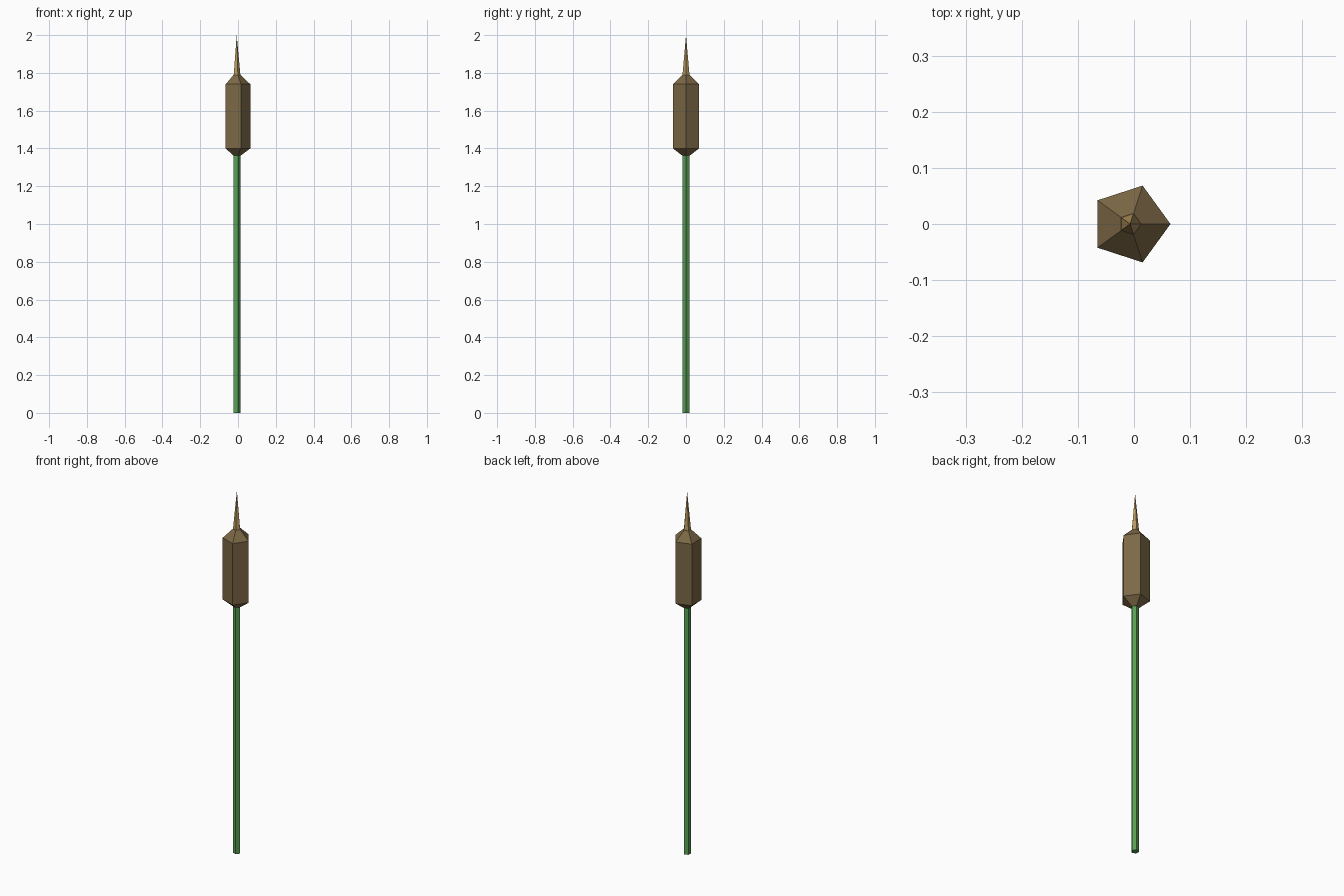
import bpy, bmesh, math

if "Cube" in bpy.data.objects:
    bpy.data.objects.remove(bpy.data.objects["Cube"])

SIDES = 5
CENTRE_X = -0.0069  # centres the pentagon's bounding box on x = 0


def material(name, rgb):
    m = bpy.data.materials.new(name)
    m.diffuse_color = (*rgb, 1.0)
    m.use_nodes = True
    m.node_tree.nodes["Principled BSDF"].inputs["Base Color"].default_value = m.diffuse_color
    return m


def lathe(name, profile, mat):
    """Five-sided solid from (radius, z) rings, bottom to top; radius 0 makes a point."""
    bm = bmesh.new()
    rings = []
    for r, z in profile:
        n = SIDES if r > 0 else 1
        rings.append([bm.verts.new((CENTRE_X + r * math.cos(math.tau * i / SIDES),
                                    r * math.sin(math.tau * i / SIDES), z))
                      for i in range(n)])
    for a, b in zip(rings, rings[1:]):
        for i in range(SIDES):
            j = (i + 1) % SIDES
            if len(b) == 1:
                bm.faces.new((a[i], a[j], b[0]))
            else:
                bm.faces.new((a[i], a[j], b[j], b[i]))
    for ring in (rings[0], rings[-1]):
        if len(ring) > 1:
            bm.faces.new(ring)
    bmesh.ops.recalc_face_normals(bm, faces=bm.faces)
    mesh = bpy.data.meshes.new(name)
    bm.to_mesh(mesh)
    bm.free()
    mesh.materials.append(mat)
    obj = bpy.data.objects.new(name, mesh)
    bpy.context.collection.objects.link(obj)
    return obj


green = material("stem green", (0.10, 0.35, 0.095))
brown = material("seed head brown", (0.20, 0.138, 0.06))
tan = material("spike tan", (0.47, 0.31, 0.11))

# Reed stem
lathe("stem", [(0.02, 0.0), (0.02, 1.365)], green)
# Seed head with chamfered ends
lathe("seed_head", [(0.021, 1.362), (0.0719, 1.40), (0.0719, 1.74), (0.02, 1.79)], brown)
# Pointed tip
lathe("tip_spike", [(0.0195, 1.789), (0.0, 2.0)], tan)
